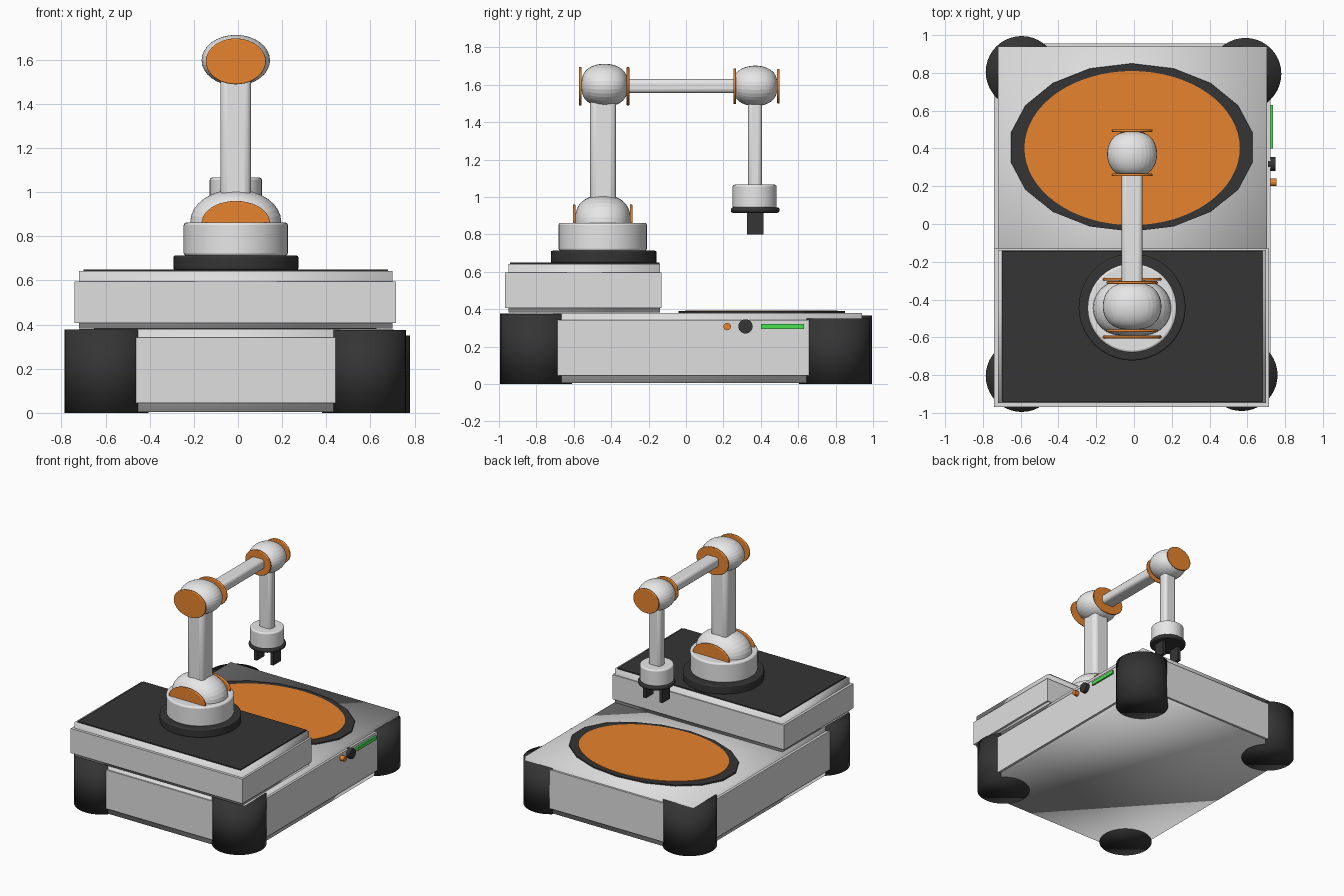
import bpy, bmesh, math
from mathutils import Matrix, Vector

if "Cube" in bpy.data.objects:
    bpy.data.objects.remove(bpy.data.objects["Cube"])


def material(name, r, g, b):
    m = bpy.data.materials.new(name)
    m.diffuse_color = (r, g, b, 1)
    m.use_nodes = True
    m.node_tree.nodes["Principled BSDF"].inputs["Base Color"].default_value = m.diffuse_color
    return m


WHITE = material("arm white", 0.82, 0.82, 0.82)
LIGHT = material("light grey", 0.74, 0.74, 0.74)
DARK = material("charcoal", 0.035, 0.035, 0.036)
ORANGE = material("orange", 0.87, 0.25, 0.03)
GREEN = material("green", 0.06, 0.76, 0.08)

CX = -0.01    # arm plane
AY = -0.44    # shoulder axis
EY = 0.37     # elbow axis


def finish(name, bm, mat, bevel=0, segments=3, angle=35):
    """Make the object; angle is the smoothing limit, 0 means flat."""
    me = bpy.data.meshes.new(name)
    bm.to_mesh(me)
    bm.free()
    me.materials.append(mat)
    ob = bpy.data.objects.new(name, me)
    bpy.context.collection.objects.link(ob)
    if bevel:
        mod = ob.modifiers.new("soft_edges", 'BEVEL')
        mod.width, mod.segments = bevel, segments
        mod.limit_method, mod.angle_limit = 'ANGLE', math.radians(40)
    if angle == 180:
        me.shade_smooth()
    elif angle:
        bpy.ops.object.select_all(action='DESELECT')
        ob.select_set(True)
        bpy.context.view_layer.objects.active = ob
        bpy.ops.object.shade_smooth_by_angle(angle=math.radians(angle))
    return ob


def box(name, x, y, z, mat, bevel=0, angle=0):
    """Box from (min, max) ranges."""
    bm = bmesh.new()
    lo, hi = Vector((x[0], y[0], z[0])), Vector((x[1], y[1], z[1]))
    bmesh.ops.create_cube(bm, size=1, matrix=Matrix.Translation((lo + hi) / 2)
                          @ Matrix.Diagonal((*(hi - lo), 1)))
    return finish(name, bm, mat, bevel, angle=35 if bevel else angle)


def disc(name, centre, rx, ry, depth, mat, axis='Z', sides=40, bevel=0, angle=35):
    """Elliptical cylinder; rx, ry are radii across its axis."""
    turn = {'Z': Matrix.Identity(4), 'Y': Matrix.Rotation(math.pi / 2, 4, 'X'),
            'X': Matrix.Rotation(math.pi / 2, 4, 'Y')}[axis]
    bm = bmesh.new()
    bmesh.ops.create_cone(bm, cap_ends=True, segments=sides, radius1=1, radius2=1,
                          depth=depth, matrix=Matrix.Translation(centre) @ turn
                          @ Matrix.Diagonal((rx, ry, 1, 1)))
    return finish(name, bm, mat, bevel, angle=angle)


def ball(name, centre, radii):
    """Ridged barrel-like ball with its poles along y."""
    bm = bmesh.new()
    bmesh.ops.create_uvsphere(bm, u_segments=32, v_segments=32, radius=1,
                              matrix=Matrix.Rotation(math.pi / 2, 4, 'X'))
    for v in bm.verts:
        r = math.hypot(v.co.x, v.co.z)
        if r > 1e-5:
            v.co.x *= r ** -0.3
            v.co.z *= r ** -0.3
    bm.transform(Matrix.Translation(centre) @ Matrix.Diagonal((*radii, 1)))
    return finish(name, bm, WHITE, angle=9)


# Chassis: softly shaded core with side panels laid over it
box("chassis_core", (-0.72, 0.705), (-0.93, 0.94), (0.005, 0.38), LIGHT, angle=180)
for name, x, y in (("front", (-0.68, 0.66), (-0.94, -0.9)), ("back", (-0.68, 0.68), (0.9, 0.955)),
                   ("left", (-0.74, -0.68), (-0.88, 0.88)), ("right", (0.66, 0.722), (-0.88, 0.88))):
    box("chassis_panel_" + name, x, y, (0.045, 0.342), LIGHT)

# Corner wheels
for name, x, y, top in (("front_left", -0.595, -0.805, 0.377), ("front_right", 0.57, -0.80, 0.375),
                        ("back_left", -0.595, 0.805, 0.365), ("back_right", 0.59, 0.795, 0.35)):
    disc("wheel_" + name, (x, y, top / 2), 0.19, 0.19, top, DARK, angle=180)

# Round work plate on the deck
disc("plate_rim", (-0.012, 0.405, 0.384), 0.65, 0.445, 0.012, DARK, sides=18, angle=0)
disc("plate_face", (-0.01, 0.402, 0.391), 0.57, 0.408, 0.006, ORANGE, sides=64)

# Raised platform: core, side panels and dark mat
box("platform_core", (-0.72, 0.70), (-0.948, -0.138), (0.382, 0.642), LIGHT, angle=180)
box("platform_panels", (-0.74, 0.715), (-0.968, -0.13), (0.407, 0.595), LIGHT)
box("platform_mat", (-0.70, 0.68), (-0.94, -0.143), (0.642, 0.65), DARK)

# Controls on the right side
box("status_light", (0.71, 0.735), (0.40, 0.63), (0.295, 0.322), GREEN)
disc("large_knob", (0.73, 0.318, 0.308), 0.038, 0.038, 0.04, DARK, 'X', 24)
disc("small_knob", (0.732, 0.22, 0.307), 0.02, 0.02, 0.046, ORANGE, 'X', 20)

# Arm base: ring, turret and dome with side caps
disc("base_ring", (CX, AY, 0.68), 0.283, 0.283, 0.065, DARK, bevel=0.008)
disc("turret", (CX, AY - 0.005, 0.787), 0.236, 0.236, 0.15, WHITE, bevel=0.012)
ball("base_dome", (CX, AY - 0.005, 0.865), (0.206, 0.148, 0.147))
for side, y in (("front", -0.598), ("back", -0.293)):
    disc("dome_cap_" + side, (CX, y, 0.86), 0.155, 0.1, 0.014, ORANGE, 'Y', bevel=0.005)

# Upper arm, shoulder joint, forearm, elbow joint and wrist column
box("upper_arm", (CX - 0.07, CX + 0.07), (AY - 0.072, AY + 0.067), (0.95, 1.55), WHITE, 0.03)
ball("shoulder_joint", (CX, -0.435, 1.597), (0.155, 0.124, 0.115))
box("forearm", (CX - 0.055, CX + 0.055), (-0.35, 0.3), (1.555, 1.63), WHITE, 0.022)
ball("elbow_joint", (CX, EY, 1.594), (0.132, 0.118, 0.108))
box("wrist_column", (CX - 0.052, CX + 0.052), (EY - 0.038, EY + 0.036), (1.03, 1.55), WHITE, 0.022)
for joint, y, rx, rz in (("shoulder_front", -0.565, 0.136, 0.104), ("shoulder_back", -0.31, 0.136, 0.104),
                         ("elbow_front", 0.26, 0.108, 0.096), ("elbow_back", 0.494, 0.108, 0.092)):
    disc("cap_" + joint, (CX, y, 1.592), rx, rz, 0.014, ORANGE, 'Y', bevel=0.005)

# Gripper: hand, flange and two fingers
disc("hand", (CX, 0.367, 1.003), 0.118, 0.118, 0.125, WHITE, bevel=0.01)
disc("hand_flange", (CX, 0.37, 0.93), 0.13, 0.13, 0.03, DARK, bevel=0.012)
for side, s in (("left", -1), ("right", 1)):
    x = CX + s * 0.07
    box("finger_" + side, (x - 0.012, x + 0.012), (0.325, 0.415), (0.80, 0.92), DARK)
